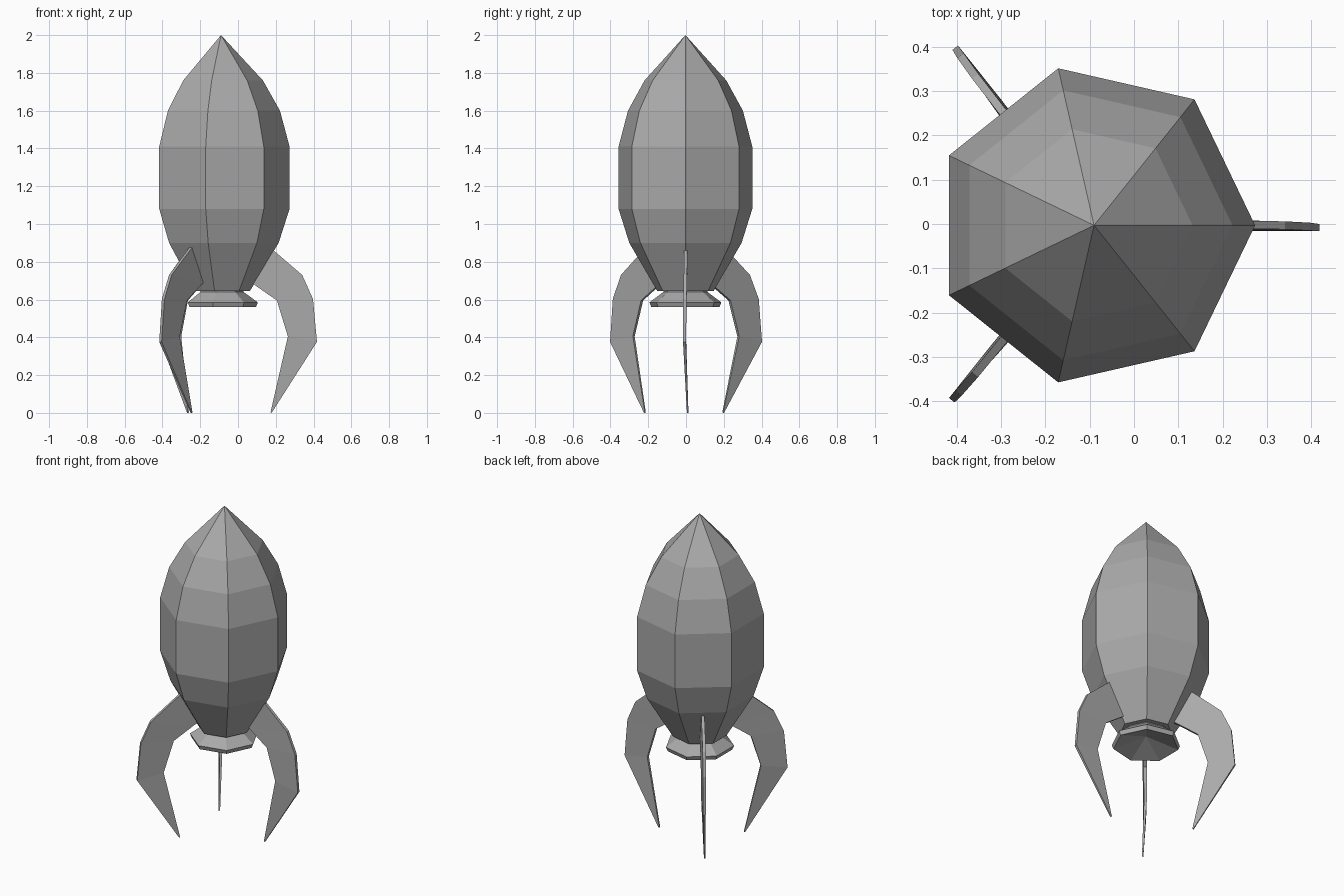
import bpy, bmesh
from math import sin, cos, pi, radians

cube = bpy.data.objects.get("Cube")
if cube:
    bpy.data.objects.remove(cube, do_unlink=True)

SIDES = 7
AXIS = (-0.09, -0.003, 0)

grey = bpy.data.materials.new("hull_grey")
grey.use_nodes = True
colour = (0.4, 0.4, 0.4, 1)
grey.diffuse_color = colour
grey.node_tree.nodes["Principled BSDF"].inputs["Base Color"].default_value = colour


def finish(name, bm):
    bmesh.ops.recalc_face_normals(bm, faces=bm.faces)
    mesh = bpy.data.meshes.new(name)
    bm.to_mesh(mesh)
    bm.free()
    mesh.materials.append(grey)
    obj = bpy.data.objects.new(name, mesh)
    obj.location = AXIS
    bpy.context.collection.objects.link(obj)
    return obj


def lathe(name, profile):
    """Seven-sided turned solid; each end closes to a point or a flat cap."""
    bm = bmesh.new()
    rings = []
    for r, z in profile:
        if r == 0:
            rings.append([bm.verts.new((0, 0, z))] * SIDES)
        else:
            rings.append([bm.verts.new((r * cos(2 * pi * i / SIDES),
                                        r * sin(2 * pi * i / SIDES), z))
                          for i in range(SIDES)])
    for low, high in zip(rings, rings[1:]):
        for i in range(SIDES):
            j = (i + 1) % SIDES
            corners = [low[i], low[j], high[j], high[i]]
            bm.faces.new(list(dict.fromkeys(corners)))
    for ring in (rings[0], rings[-1]):
        if ring[0] is not ring[1]:
            bm.faces.new(ring)
    return finish(name, bm)


# Hull and flared exhaust nozzle
lathe("hull", [(0.153, 0.645), (0.305, 0.9), (0.363, 1.08), (0.363, 1.41),
               (0.312, 1.6), (0.222, 1.76), (0, 2)])
lathe("nozzle", [(0, 0.62), (0.185, 0.56), (0.195, 0.585),
                 (0.12, 0.64), (0.12, 0.66)])

# Curved landing fins: outer point, inner point, sideways lean, half thickness
FIN_ROWS = [((0.22, 0.91), (0.10, 0.72), 0.003, 0.009),
            ((0.43, 0.73), (0.17, 0.683), 0, 0.009),
            ((0.487, 0.603), (0.296, 0.595), -0.003, 0.009),
            ((0.508, 0.376), (0.354, 0.405), -0.005, 0.008),
            ((0.268, 0), (0.262, 0.002), 0.012, 0.004)]


def fin(name, angle):
    bm = bmesh.new()
    c, s = cos(angle), sin(angle)
    loops = []
    for outer, inner, lean, half in FIN_ROWS:
        loop = []
        for (r, z), side in ((outer, -1), (outer, 1), (inner, 1), (inner, -1)):
            y = lean + side * half
            loop.append(bm.verts.new((r * c - y * s, r * s + y * c, z)))
        loops.append(loop)
    for a, b in zip(loops, loops[1:]):
        for i in range(4):
            j = (i + 1) % 4
            bm.faces.new((a[i], a[j], b[j], b[i]))
    bm.faces.new(loops[0])
    bm.faces.new(loops[-1])
    return finish(name, bm)


for name, turn in (("left_fin", 0), ("back_right_fin", 2.5),
                   ("front_right_fin", -2.5)):
    fin(name, radians(turn * 360 / SIDES))
